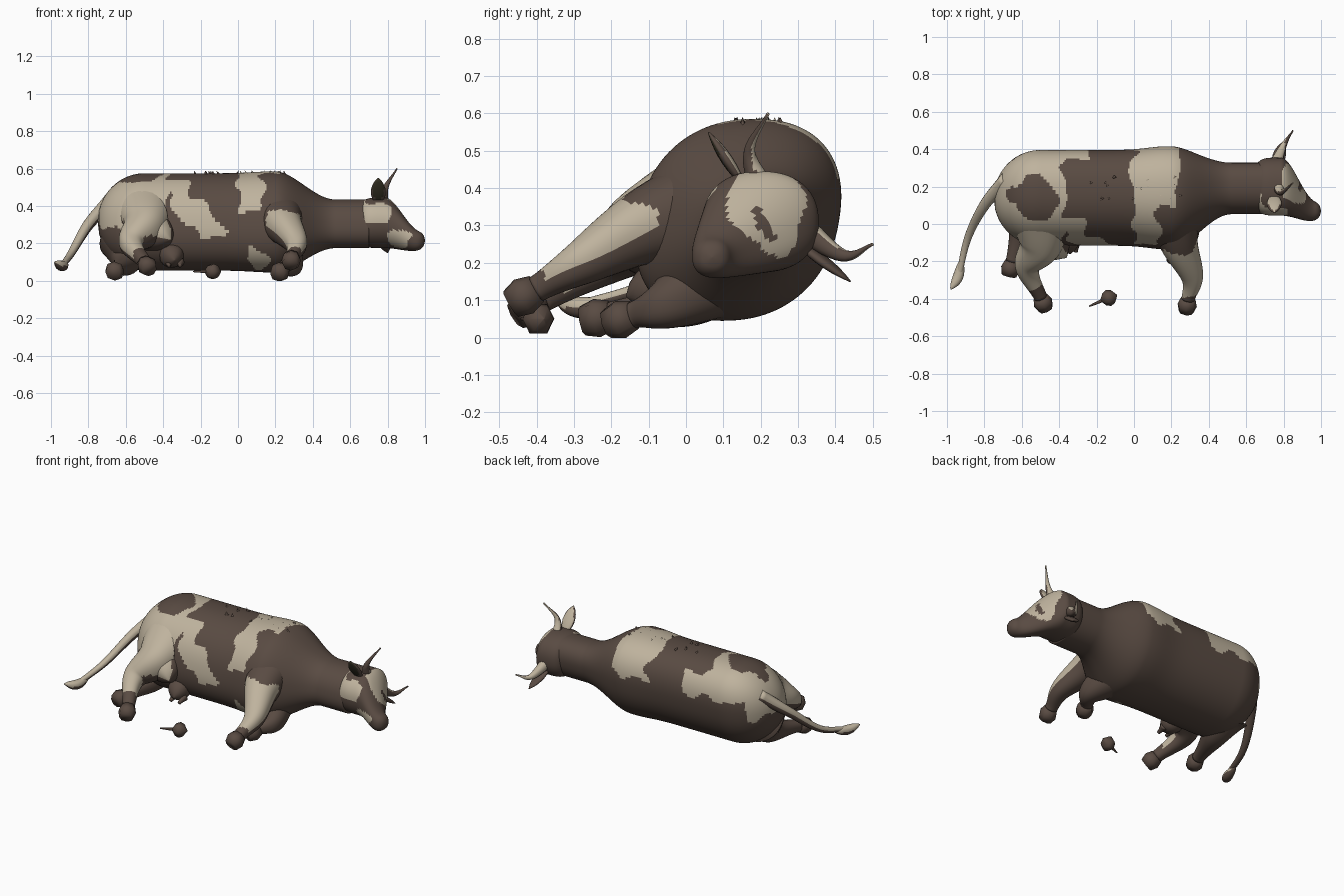
import bpy, bmesh, math, random
from mathutils import Vector, noise

random.seed(4)
if "Cube" in bpy.data.objects:
    bpy.data.objects.remove(bpy.data.objects["Cube"])


def material(name, *rgb):
    mat = bpy.data.materials.new(name)
    mat.use_nodes = True
    mat.diffuse_color = (*rgb, 1)
    shader = mat.node_tree.nodes["Principled BSDF"]
    shader.inputs["Base Color"].default_value = (*rgb, 1)
    return mat


BROWN, CREAM, DARK = range(3)
MATERIALS = [material("dark brown hide", .1, .07, .055),
             material("cream hide", .52, .45, .34),
             material("dark inner ear", .04, .035, .02)]


def finish(name, bm, rule):
    """Colour each face by rule and make the object."""
    bmesh.ops.recalc_face_normals(bm, faces=bm.faces)
    bm.normal_update()
    for face in bm.faces:
        centre = face.calc_center_median()
        ragged = centre + noise.noise_vector(centre * 9) * .06
        face.material_index = int(rule(ragged, face.normal)) if callable(rule) else rule
        face.smooth = True
    mesh = bpy.data.meshes.new(name)
    bm.to_mesh(mesh)
    bm.free()
    for mat in MATERIALS:
        mesh.materials.append(mat)
    part = bpy.data.objects.new(name, mesh)
    bpy.context.collection.objects.link(part)


def signed_power(value, power):
    return math.copysign(abs(value) ** power, value)


def skin(name, rows, rule, sides, upright=False, shear=0):
    """Join rings given as (centre, half width, half height)."""
    bm = bmesh.new()
    rings = []
    last = len(rows) - 1
    for i, (centre, wide, high) in enumerate(rows):
        along = rows[min(i + 1, last)][0] - rows[max(i - 1, 0)][0]
        if upright:
            along = Vector((1, 0, 0))
        side = along.cross(Vector((0, 0, 1))).normalized()
        up = side.cross(along).normalized()
        ring = []
        for k in range(sides):
            angle = math.tau * k / sides
            u = signed_power(math.cos(angle), .88) * max(wide, .002)
            v = signed_power(math.sin(angle), .88) * max(high, .002)
            ring.append(bm.verts.new(centre + side * u + up * v + Vector((0, shear * v, 0))))
        rings.append(ring)
    for a, b in zip(rings, rings[1:]):
        for k in range(sides):
            n = (k + 1) % sides
            bm.faces.new((a[k], a[n], b[n], b[k]))
    bm.faces.new(rings[0])
    bm.faces.new(rings[-1])
    finish(name, bm, rule)


def limb(name, path, radius, rule=BROWN, sides=16, flat=1, steps=8):
    """Sweep a radius rule along a smooth path."""
    pts = [Vector(p) for p in path]
    pts = [pts[0] * 2 - pts[1]] + pts + [pts[-1] * 2 - pts[-2]]
    count = (len(path) - 1) * steps
    rows = []
    for k in range(count + 1):
        i = min(k // steps, len(path) - 2)
        t = k / steps - i
        a, b, c, d = pts[i:i + 4]
        curve = (b * 2 + (c - a) * t + (a * 2 - b * 5 + c * 4 - d) * t ** 2
                 + (b * 3 - a - c * 3 + d) * t ** 3) / 2
        r = radius(k / count)
        rows.append((curve, r, r * flat))
    skin(name, rows, rule, sides)


def taper(start, end):
    return lambda s: end + (start - end) * (1 - s) ** 1.5


def leaf(r):
    return lambda s: r * max(0, math.sin(math.pi * s)) ** .7


def smooth(low, high, x):
    t = min(max((x - low) / (high - low), 0), 1)
    return t * t * (3 - 2 * t)


def mix(a, b, t):
    return a + (b - a) * t


# Hide colouring rules
def body_patches(p, n):
    x, y, z = p
    floor = .3 if x < -.65 else .4 if n.y > .4 else .2
    if z < floor or n.z < -.2:
        return n.y < -.3 and math.hypot(x - .1, z - .13) < .05
    hip_spot = math.hypot(x + .55, y - .14) < .12
    rump = x < -.38 and not hip_spot
    back = x < -.25 and y > .33
    band = z > .35 and 0 < x < (.24 if y > .1 else .12)
    flank = n.y < -.5 and z > .24 and abs(x - .1 + z * .9) < .08
    return rump or back or band or flank


def head_patches(p, n):
    cheek = (p - Vector((.71, .08, .37))).length < .09
    forehead = (p - Vector((.88, .22, .35))).length < .12
    face_spot = (p - Vector((.9, .21, .32))).length < .04
    jaw = (p - Vector((.88, .04, .23))).length < .07
    return cheek or forehead and not face_spot or jaw


def upper_face(p, n):
    return n.z > -.1


def rear_leg_patches(p, n):
    return p.y > -.35 and body_patches(Vector((p.x, p.y, .45)), n)


def fore_leg_patches(p, n):
    return -.37 < p.y < -.12 and n.z > -.1


def horn_back(p, n):
    return n.y > .2


def ear_colours(p, n):
    return CREAM if n.y > .6 else DARK if n.y < -.75 else BROWN


# Trunk: a rounded barrel with a shoulder bulge, thinning to the neck
rows = []
for k in range(181):
    x = mix(-.75, .7, k / 180)
    neck = smooth(.2, .52, x)
    rump = math.sqrt(1 - min(max((-.5 - x) / .25, 0), 1) ** 2)
    bulge = .02 * math.exp(-((x - .18) * 7) ** 2)
    rows.append((Vector((x, mix(.14, .19, neck), mix(.315, .305, neck))),
                 mix(.25, .135, neck) * rump + bulge,
                 mix(.26, .13, neck) * rump + bulge / 2))
skin("trunk_and_neck", rows, body_patches, 100, True, .16)

# Head: a broad skull narrowing to a turned muzzle
rows = []
for k in range(61):
    s = k / 60
    muzzle = smooth(.42, .92, s)
    ends = math.sqrt(max(0, 1 - abs(2 * s - 1) ** 6))
    rows.append((Vector((mix(.63, 1, s), mix(.2, .07, muzzle), mix(.31, .215, muzzle))),
                 mix(.155, .06, muzzle) * ends, mix(.135, .06, muzzle) * ends))
skin("head", rows, head_patches, 56, True)

# Horns and ears
limb("right_horn", ((.77, .2, .4), (.79, .17, .5), (.85, .22, .6)), taper(.035, .004), horn_back)
limb("left_horn", ((.75, .3, .3), (.8, .42, .22), (.85, .5, .25)), taper(.04, .004), horn_back)
limb("right_ear", ((.75, .16, .4), (.75, .06, .55)), leaf(.04), ear_colours, flat=.4)
limb("left_ear", ((.75, .28, .27), (.8, .44, .15)), leaf(.035), flat=.4)

# Legs, the right pair lying on top, each ending in a faceted hoof
legs = {
    "right_rear": (((-.5, .1, .36), (-.5, -.1, .29), (-.57, -.23, .2), (-.5, -.39, .1)),
                   .19, rear_leg_patches),
    "left_rear": (((-.6, .1, .2), (-.6, 0, .1), (-.65, -.2, .06)), .14, BROWN),
    "right_fore": (((.2, .1, .36), (.24, -.1, .3), (.31, -.28, .2), (.29, -.4, .13)),
                   .16, fore_leg_patches),
    "left_fore": (((.2, .1, .18), (.28, -.05, .09), (.24, -.14, .06)), .13, BROWN)}
for name, (path, thick, rule) in legs.items():
    limb(name + "_leg", path, taper(thick, .036), rule, 32, steps=16)
    ankle = Vector(path[-1])
    toe = ankle + (ankle - Vector(path[-2])).normalized() * .08
    limb(name + "_hoof", (ankle, toe), lambda s: .04 + .012 * math.sin(math.pi * s),
         sides=8, steps=2)
limb("right_stifle", ((-.58, .05, .32), (-.36, -.18, .22)), leaf(.11), rear_leg_patches, 28)

# Udder with teats
limb("udder", ((-.37, 0, .16), (-.34, -.16, .11)), leaf(.065))
for x in (-.37, -.31):
    limb("teat", ((x, -.1, .1), (x, -.15, .08)), taper(.025, .01), sides=8)

# Tail with its brush
limb("tail", ((-.68, .24, .43), (-.8, .1, .3), (-.89, -.08, .15), (-.94, -.3, .08)),
     taper(.04, .015), upper_face)
limb("tail_brush", ((-.92, -.18, .1), (-.94, -.28, .08), (-.98, -.35, .1)),
     leaf(.028), upper_face)

# Loose clump with a thin stalk, lying in front of the belly
limb("clump_stalk", ((-.24, -.44, .05), (-.15, -.4, .05)), taper(.004, .01), sides=6)
limb("loose_clump", ((-.18, -.41, .05), (-.09, -.38, .05)), leaf(.045), sides=6, steps=4)

# Ragged hair tufts on the upper flank
bm = bmesh.new()
for _ in range(20):
    root = Vector((random.uniform(-.25, .25), random.uniform(.12, .28), .56))
    base = [bm.verts.new(root + Vector((math.cos(a), math.sin(a), 0)) * .015) for a in (0, 2, 4)]
    tip = bm.verts.new(root + Vector((random.uniform(-.02, .02), 0, .03)))
    for i in range(3):
        bm.faces.new((base[i], base[(i + 1) % 3], tip))
    bm.faces.new(base)
finish("hair_tufts", bm, lambda p, n: .02 < p.x < .2)
